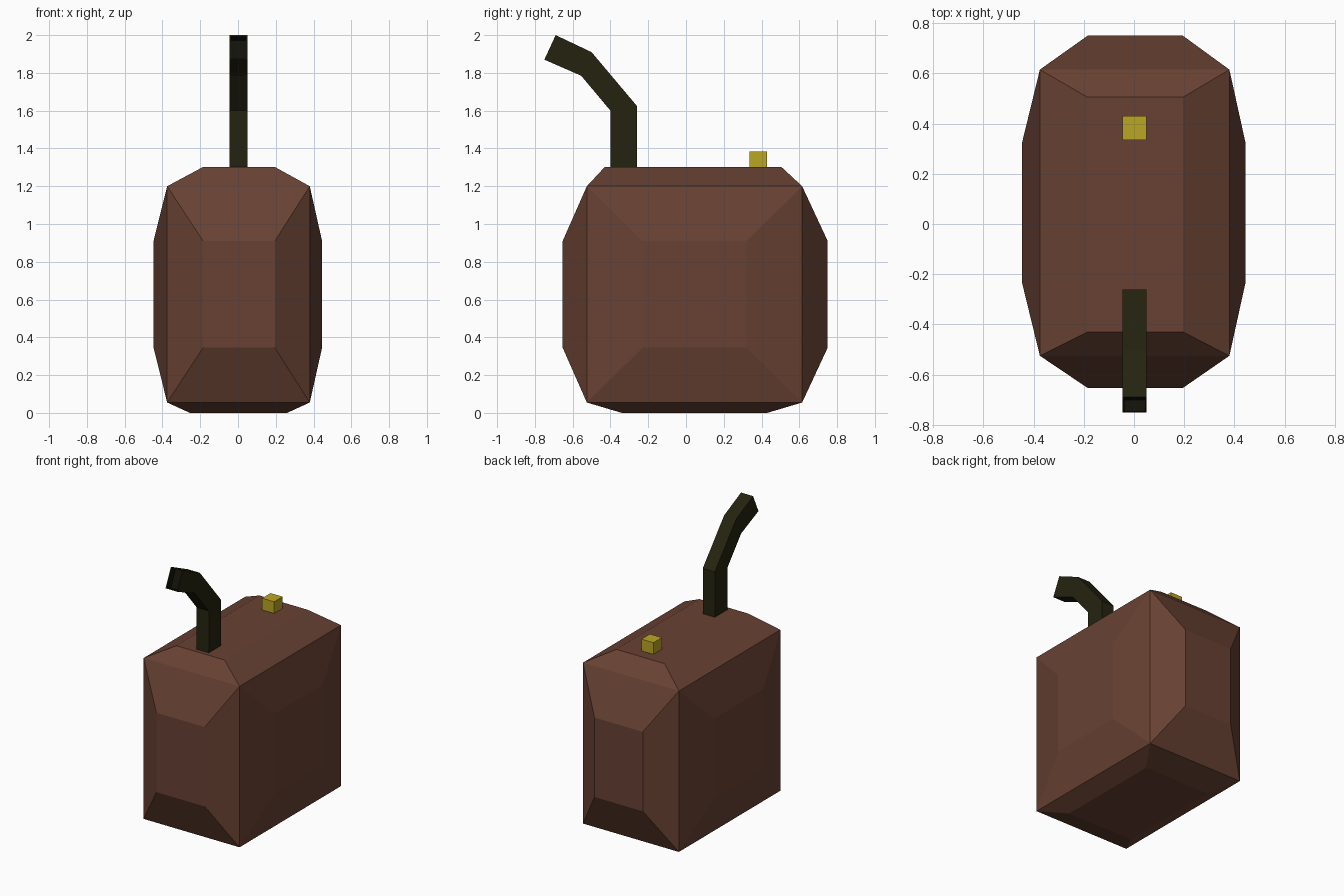
import bpy, bmesh
from mathutils import Vector

if "Cube" in bpy.data.objects:
    bpy.data.objects.remove(bpy.data.objects["Cube"])


def material(name, rgb):
    m = bpy.data.materials.new(name)
    m.diffuse_color = (*rgb, 1)
    m.use_nodes = True
    m.node_tree.nodes["Principled BSDF"].inputs["Base Color"].default_value = m.diffuse_color
    return m


BROWN = material("rust_brown", (0.138, 0.053, 0.033))
OLIVE = material("dark_olive", (0.018, 0.017, 0.005))
BLACK = material("spout_black", (0.006, 0.006, 0.003))
YELLOW = material("cap_yellow", (0.50, 0.38, 0.017))


def finish(bm, name, *mats):
    bmesh.ops.recalc_face_normals(bm, faces=bm.faces)
    me = bpy.data.meshes.new(name)
    bm.to_mesh(me)
    bm.free()
    for m in mats:
        me.materials.append(m)
    ob = bpy.data.objects.new(name, me)
    bpy.context.collection.objects.link(ob)
    return ob


def box(lo, hi):
    bm = bmesh.new()
    bmesh.ops.create_cube(bm, size=1)
    for v in bm.verts:
        v.co = Vector([hi[i] if v.co[i] > 0 else lo[i] for i in range(3)])
    return bm


# Tank: a box whose six faces each bulge outward into a smaller flat panel
bm = box((-0.375, -0.525, 0.055), (0.38, 0.615, 1.2))
panels = {  # (axis, sign): panel extents low and high
    (0, -1): ((-0.447, -0.23, 0.345), (-0.447, 0.32, 0.91)),
    (0, 1): ((0.445, -0.23, 0.345), (0.445, 0.32, 0.91)),
    (1, -1): ((-0.185, -0.653, 0.345), (0.195, -0.653, 0.91)),
    (1, 1): ((-0.185, 0.75, 0.345), (0.195, 0.75, 0.91)),
    (2, -1): ((-0.255, -0.34, 0), (0.26, 0.43, 0)),
    (2, 1): ((-0.185, -0.43, 1.302), (0.195, 0.505, 1.302)),
}
bm.normal_update()
for f in list(bm.faces):
    axis = max(range(3), key=lambda i: abs(f.normal[i]))
    lo, hi = panels[axis, 1 if f.normal[axis] > 0 else -1]
    mid = f.calc_center_median()
    bmesh.ops.inset_individual(bm, faces=[f], thickness=0.1)
    for v in f.verts:
        v.co = Vector([hi[i] if v.co[i] > mid[i] else lo[i] for i in range(3)])
finish(bm, "tank", BROWN)

# Filler cap on top
finish(box((-0.045, 0.335, 1.29), (0.05, 0.43, 1.385)), "filler_cap", YELLOW)

# Spout: square tube through four (front, back) section edges in the y-z plane
sections = [((-0.40, 1.28), (-0.26, 1.28)), ((-0.40, 1.60), (-0.26, 1.625)),
            ((-0.555, 1.785), (-0.50, 1.91)), ((-0.75, 1.87), (-0.69, 2.0))]
bm = bmesh.new()
rings = [[bm.verts.new((x, *p)) for x, p in
          ((-0.045, a), (0.05, a), (0.05, b), (-0.045, b))] for a, b in sections]
for r, s in zip(rings, rings[1:]):
    for i in range(4):
        j = (i + 1) % 4
        bm.faces.new((r[i], r[j], s[j], s[i]))
bm.faces.new(rings[0])
tip = bm.faces.new(rings[-1])
bmesh.ops.recalc_face_normals(bm, faces=bm.faces)
# Recessed dark opening at the tip
bmesh.ops.inset_individual(bm, faces=[tip], thickness=0.01)
walls = bmesh.ops.inset_individual(bm, faces=[tip], thickness=0.0, depth=-0.05)["faces"]
for f in walls + [tip]:
    f.material_index = 1
finish(bm, "spout", OLIVE, BLACK)
